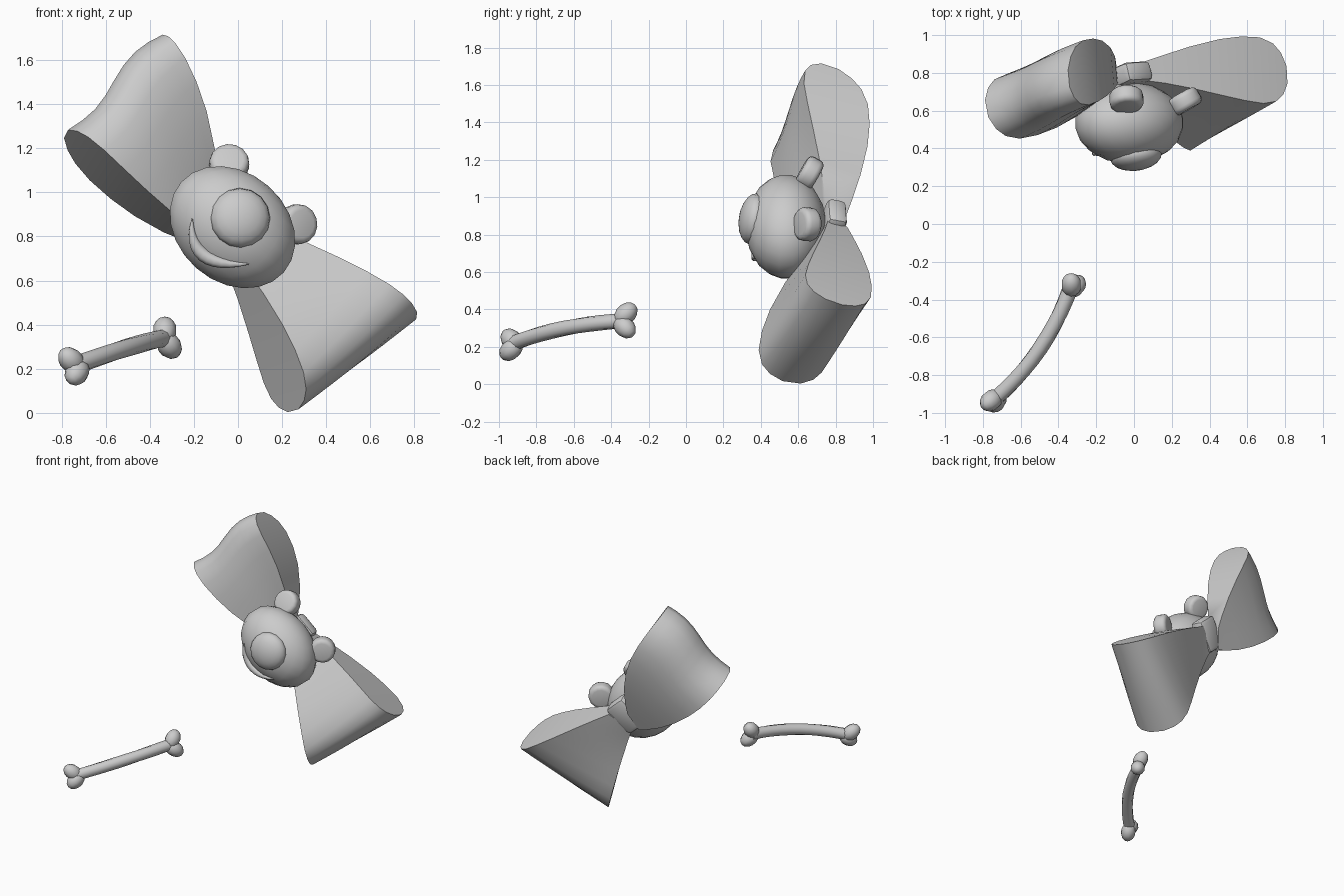
import bpy, bmesh, math
from mathutils import Vector as V, Matrix

if "Cube" in bpy.data.objects:
    bpy.data.objects.remove(bpy.data.objects["Cube"])

# Shared tilted frame: R along the bow, U up the face, F out of the face
U = V((.635, .28, .72)).normalized()
F = V((.27, -.93, .23))
F = (F - U * F.dot(U)).normalized()
R = U.cross(F).normalized()


def frame(x, y, z, c):
    m = Matrix((x, y, z)).transposed().to_4x4()
    m.translation = c
    return m


def facing(n, c):
    m = n.to_track_quat('Z', 'Y').to_matrix().to_4x4()
    m.translation = c
    return m


def through(a, b, c, t):
    return a * (1 - t) * (1 - 2 * t) + b * 4 * t * (1 - t) + c * t * (2 * t - 1)


def finish(name, bm, smooth=40):
    bmesh.ops.recalc_face_normals(bm, faces=bm.faces)
    me = bpy.data.meshes.new(name)
    bm.to_mesh(me)
    bm.free()
    ob = bpy.data.objects.new(name, me)
    bpy.context.collection.objects.link(ob)
    bpy.ops.object.select_all(action='DESELECT')
    ob.select_set(True)
    bpy.context.view_layer.objects.active = ob
    bpy.ops.object.shade_smooth_by_angle(angle=math.radians(smooth))
    return ob


def ellipsoid(name, mat, radii, u=18, v=12):
    bm = bmesh.new()
    bmesh.ops.create_uvsphere(bm, u_segments=u, v_segments=v, radius=1)
    bm.transform(mat @ Matrix.Diagonal((*radii, 1)))
    return finish(name, bm)


def tube(name, pts, radii, sides=10):
    bm = bmesh.new()
    rings = []
    for i, p in enumerate(pts):
        t = (pts[min(i + 1, len(pts) - 1)] - pts[max(i - 1, 0)]).normalized()
        a = t.cross(V((.35, 1, .5))).normalized()
        b = t.cross(a)
        rings.append([bm.verts.new(p + (a * math.cos(k) + b * math.sin(k)) * radii[i])
                      for k in [2 * math.pi * j / sides for j in range(sides)]])
    for r, s in zip(rings, rings[1:]):
        for j in range(sides):
            bm.faces.new((r[j], r[(j + 1) % sides], s[(j + 1) % sides], s[j]))
    bm.faces.new(rings[0])
    bm.faces.new(rings[-1])
    return finish(name, bm, 50)


# Head: an ellipsoid wider along the bow, face turned to the front
hx, hy, hz = V((.75, 0, -.66)).normalized(), V((0, 1, 0)), V((.66, 0, .75)).normalized()
C = V((-.025, .535, .842))
head_r = (.315, .217, .248)
ellipsoid("head", frame(hx, hy, hz, C), head_r)

# Snout
ellipsoid("snout", facing(V((.12, -.97, .15)), V((.01, .357, .884))), (.137, .137, .073), 16, 10)


# Smile: tapered tube laid on the head surface
def on_head(p):
    d = V((p.x - C.x, 0, p.y - C.z))
    k = 1 - (d.dot(hx) / head_r[0]) ** 2 - (d.dot(hz) / head_r[2]) ** 2
    return V((p.x, C.y - head_r[1] * math.sqrt(max(k, .02)), p.y))


ends = V((-.208, .88)), V((-.155, .715)), V((.05, .675))
tube("smile", [on_head(through(*ends, i / 12)) for i in range(13)],
     [.003 + .029 * math.sin(math.pi * i / 12) for i in range(13)], 8)

# Ears: rounded thick discs leaning back
for side, c, d in (("left", (-.04, .66, 1.127), V((.1, 0, 1))),
                   ("right", (.268, .648, .855), V((1, 0, .1)))):
    d.normalize()
    n = V((0, -.87, 0)) + d * .5
    out = V((0, .5, 0)) + d * .87
    bm = bmesh.new()
    bmesh.ops.create_cone(bm, cap_ends=True, segments=14, radius1=.09, radius2=.09, depth=.096)
    rim = [e for e in bm.edges if abs(e.verts[0].co.z - e.verts[1].co.z) < .001]
    bmesh.ops.bevel(bm, geom=rim, offset=.028, segments=3, affect='EDGES', profile=.5)
    bm.transform(frame(out, n.cross(out), n, V(c)))
    finish("ear_" + side, bm, 50)

# Bow knot
bm = bmesh.new()
bmesh.ops.create_cube(bm, size=1)
bm.transform(Matrix.Diagonal((.18, .25, .11, 1)))
bmesh.ops.bevel(bm, geom=bm.edges[:], offset=.03, segments=2, affect='EDGES', profile=.5)
bm.transform(frame(R, U, F, V((-.045, .778, .845))))
finish("bow_knot", bm)

# Bow loops: teardrop sides joined by a ribbon surface
STEPS = [(0, .055), (.12, .08), (.3, .12), (.5, .16), (.66, .182),
         (.8, .188), (.9, .165), (.96, .12), (1, .05)]
COLS = 8


def bow_loop(name, low, high, lean_low, lean_high, bulge):
    low, high = [V(p) for p in low], [V(p) for p in high]
    n0, n1 = V(lean_low), V(lean_high)
    bm = bmesh.new()
    rings = []
    for t, h in STEPS:
        a, b = through(*low, t), through(*high, t)
        front, back = [], []
        for j in range(COLS + 1):
            s = j / COLS
            p = a.lerp(b, s)
            away = (p - V((-.03, .72, .84))).normalized()
            p = p + away * bulge(s) * t * t
            n = n0.lerp(n1, s) * h
            front.append(bm.verts.new(p + n))
            back.append(bm.verts.new(p - n))
        rings.append(front + back[::-1])
    m = len(rings[0])
    for r, q in zip(rings, rings[1:]):
        for j in range(m):
            bm.faces.new((r[j], r[(j + 1) % m], q[(j + 1) % m], q[j]))
    for ring in (rings[0], rings[-1]):
        for j in range(COLS):
            bm.faces.new((ring[j], ring[j + 1], ring[m - 2 - j], ring[m - 1 - j]))
    return finish(name, bm, 48)


bow_loop("bow_loop_upper",
         [(-.14, .74, .77), (-.44, .655, .95), (-.78, .61, 1.265)],
         [(-.09, .80, .90), (-.155, .825, 1.32), (-.345, .77, 1.70)],
         (.18, -.91, .36), (.08, -.91, .30),
         lambda s: -.028 * math.sin(2 * math.pi * s) + .01 * math.sin(math.pi * s))
bow_loop("bow_loop_lower",
         [(-.06, .73, .74), (.125, .605, .38), (.25, .565, .01)],
         [(.06, .81, .86), (.46, .83, .65), (.81, .79, .44)],
         (.48, -.97, .13), (.05, -.93, .32),
         lambda s: .01 * math.sin(math.pi * s))

# Bone: arched shaft with two elongated knobs at each end
p0, p1, p2 = V((-.74, -.93, .215)), V((-.495, -.655, .298)), V((-.33, -.32, .34))
tube("bone_shaft", [through(p0, p1, p2, i / 10) for i in range(11)], [.041] * 11)
knobs = [((-.756, -.934, .238), (-.6, -.5, .6)), ((-.730, -.936, .184), (-.4, -.7, -.6)),
         ((-.332, -.322, .375), (.0, .6, .6)), ((-.312, -.328, .305), (.5, .6, -.6))]
for i, (c, d) in enumerate(knobs):
    ellipsoid(f"bone_knob_{i + 1}", facing(V(d), V(c)), (.054, .054, .071), 10, 7)
